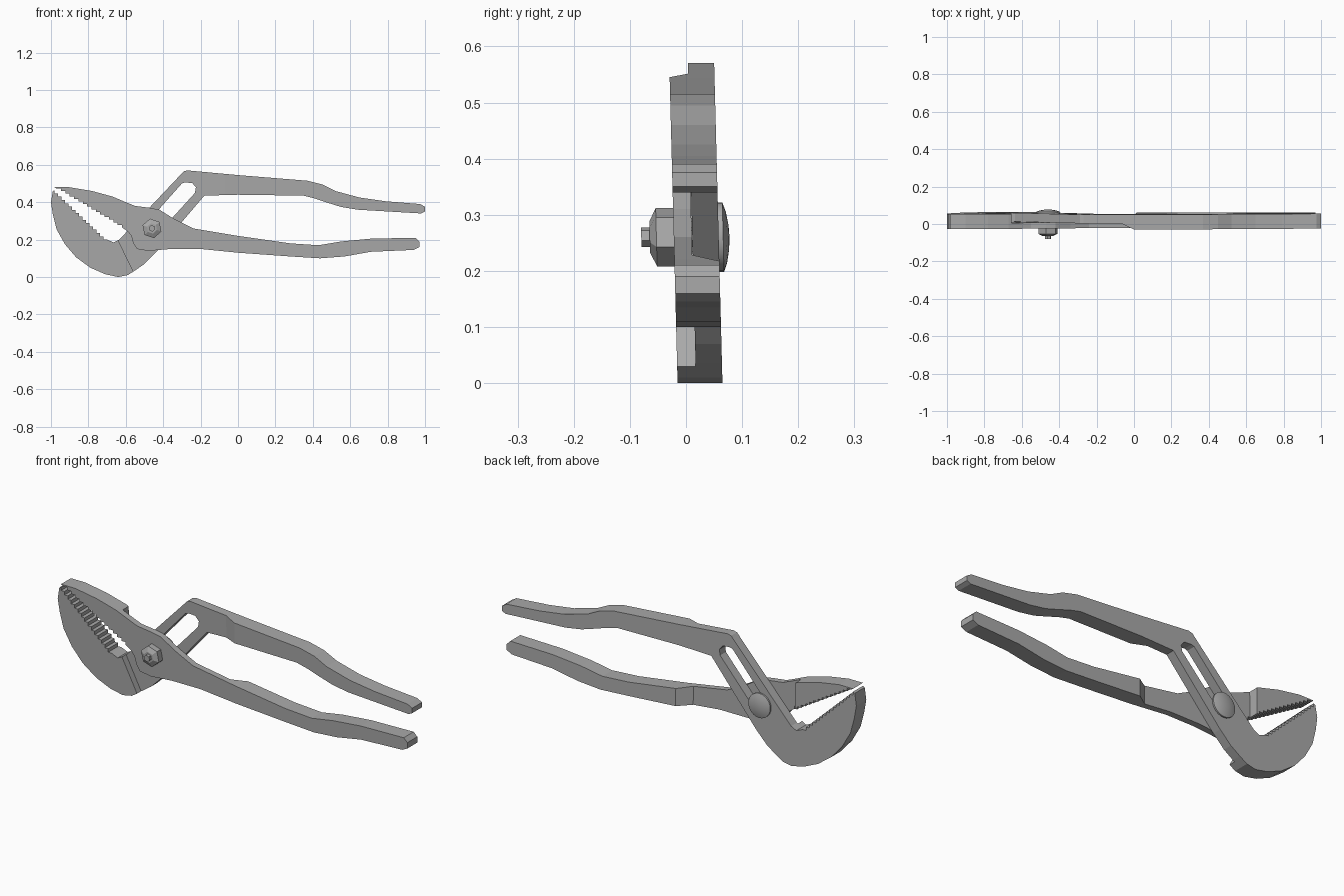
import bpy
import bmesh
import math
from mathutils import Vector

FRONT, MIDDLE, BACK = -0.015, 0.017, 0.065
LEAN = 0.026          # the tool leans slightly forward with height
PIVOT = (-0.46, 0.26)

cube = bpy.data.objects.get("Cube")
if cube:
    bpy.data.objects.remove(cube, do_unlink=True)

steel = bpy.data.materials.new("grey_steel")
steel.use_nodes = True
colour = (0.4, 0.4, 0.4, 1.0)
steel.diffuse_color = colour
steel.node_tree.nodes["Principled BSDF"].inputs["Base Color"].default_value = colour


def finish(name, bm):
    """Turn a bmesh into a steel object."""
    bmesh.ops.recalc_face_normals(bm, faces=bm.faces)
    mesh = bpy.data.meshes.new(name)
    bm.to_mesh(mesh)
    bm.free()
    mesh.materials.append(steel)
    obj = bpy.data.objects.new(name, mesh)
    bpy.context.collection.objects.link(obj)
    return obj


def loft(name, rings):
    """Skin a stack of closed rings and cap both ends."""
    bm = bmesh.new()
    loops = [[bm.verts.new(p) for p in ring] for ring in rings]
    for a, b in zip(loops, loops[1:]):
        for i in range(len(a)):
            j = (i + 1) % len(a)
            bm.faces.new((a[i], a[j], b[j], b[i]))
    bm.faces.new(loops[0])
    bm.faces.new(loops[-1])
    return finish(name, bm)


def prism(name, outline, y0, y1, far_outline=None):
    """Extrude an x-z outline through the thickness."""
    far = far_outline or outline
    return loft(name, [[(x, y0, z) for x, z in outline],
                       [(x, y1, z) for x, z in far]])


def turned(name, profile, sides, turn=0.0):
    """Lathe (y, radius) pairs around the pivot axis."""
    rings = []
    for y, r in profile:
        angles = [turn + math.tau * i / sides for i in range(sides)]
        rings.append([(PIVOT[0] + r * math.cos(a), y, PIVOT[1] + r * math.sin(a))
                      for a in angles])
    return loft(name, rings)


def teeth(start, end, count, upright_first):
    """Stepped gripping edge between two points."""
    a, b = Vector(start), Vector(end)
    points = [tuple(a)]
    for i in range(count):
        p, q = a.lerp(b, i / count), a.lerp(b, (i + 1) / count)
        points.append((p.x, q.y) if upright_first else (q.x, p.y))
        points.append(tuple(q))
    return points


def carve(obj, cutters):
    """Subtract cutters, keep the result and discard the cutters."""
    for cutter in cutters:
        cutter.hide_render = True
        mod = obj.modifiers.new("recess", 'BOOLEAN')
        mod.operation = 'DIFFERENCE'
        mod.solver = 'EXACT'
        mod.object = cutter
    bpy.context.view_layer.update()
    graph = bpy.context.evaluated_depsgraph_get()
    mesh = bpy.data.meshes.new_from_object(obj.evaluated_get(graph))
    obj.modifiers.clear()
    obj.data = mesh
    for cutter in cutters:
        bpy.data.objects.remove(cutter, do_unlink=True)


# Half with the upper jaw and the lower handle
upper_outline = [
    (-.98, .48), (-.90, .48), (-.78, .46), (-.67, .43), (-.60, .40), (-.55, .38),
    (-.47, .37), (-.42, .36), (-.34, .31), (-.24, .26), (0, .22), (.28, .18),
    (.43, .17), (.55, .19), (.71, .205), (.95, .21), (.97, .19), (.97, .16),
    (.94, .145), (.71, .135), (.57, .11), (.44, .10), (.28, .11), (0, .13),
    (-.20, .15), (-.36, .15), (-.48, .14), (-.54, .15), (-.56, .18), (-.57, .22),
    (-.59, .245)]
upper_outline += teeth((-.62, .265), (-.97, .473), 15, True)
upper_half = prism("upper_jaw_and_lower_handle", upper_outline, FRONT, BACK)

# Rear recess, where the slotted arm crosses
inner = [(-.655, -1), (-.05, -1), (-.05, 1), (-.655, 1)]
outer = [(-.655, -1), (.03, -1), (.03, 1), (-.655, 1)]
carve(upper_half, [prism("rear_recess", inner, MIDDLE, BACK + .01, outer)])

# Half with the lower jaw, slotted arm and upper handle
lower_outline = [
    (-.99, .46), (-1, .40), (-.99, .335), (-.97, .255), (-.925, .175),
    (-.865, .105), (-.79, .05), (-.71, .015), (-.64, 0), (-.59, .01), (-.55, .035),
    (-.50, .07), (-.44, .13), (-.18, .435), (0, .44), (.35, .435), (.41, .42),
    (.47, .40), (.55, .375), (.64, .36), (.81, .35), (.98, .34), (1, .35),
    (1, .375), (.975, .39), (.79, .405), (.65, .425), (.52, .46), (.45, .495),
    (.37, .515), (0, .545), (-.27, .57), (-.29, .565), (-.635, .20), (-.665, .185)]
lower_outline += teeth((-.70, .20), (-.98, .465), 15, False)
lower_half = prism("lower_jaw_and_upper_handle", lower_outline, FRONT, BACK)

# Front recess and the adjustment slot in the arm
outer = [(-.53, -.03), (.02, -.03), (.02, 1), (-.65, 1), (-.65, .215)]
inner = [(-.53, -.03), (-.07, -.03), (-.07, 1), (-.65, 1), (-.65, .215)]
slot = [(-.30, .50), (-.285, .505), (-.245, .503), (-.225, .48), (-.23, .45),
        (-.43, .23), (-.47, .21), (-.505, .24), (-.50, .275)]
carve(lower_half, [
    prism("front_recess", outer, FRONT - .01, MIDDLE + .001, inner),
    prism("arm_slot", slot, FRONT - .05, BACK + .05)])

# Pivot bolt: shank, hexagonal nut and domed head
shank = turned("bolt_shank", [(-.073, .0175), (.067, .0175)], 6, math.radians(41))
nut = turned("hex_nut", [(-.058, .028), (-.046, .053), (-.015, .053)],
             6, math.radians(41))
head = turned("domed_bolt_head",
              [(.064, .062), (.073, .062), (.079, .045), (.083, .022), (.084, .006)], 24)

# Lean every part, then smooth the round head
parts = [upper_half, lower_half, shank, nut, head]
for part in parts:
    for v in part.data.vertices:
        v.co.y -= LEAN * v.co.z
    part.data.update()

bpy.ops.object.select_all(action='DESELECT')
head.select_set(True)
bpy.context.view_layer.objects.active = head
bpy.ops.object.shade_smooth_by_angle(angle=math.radians(35))
